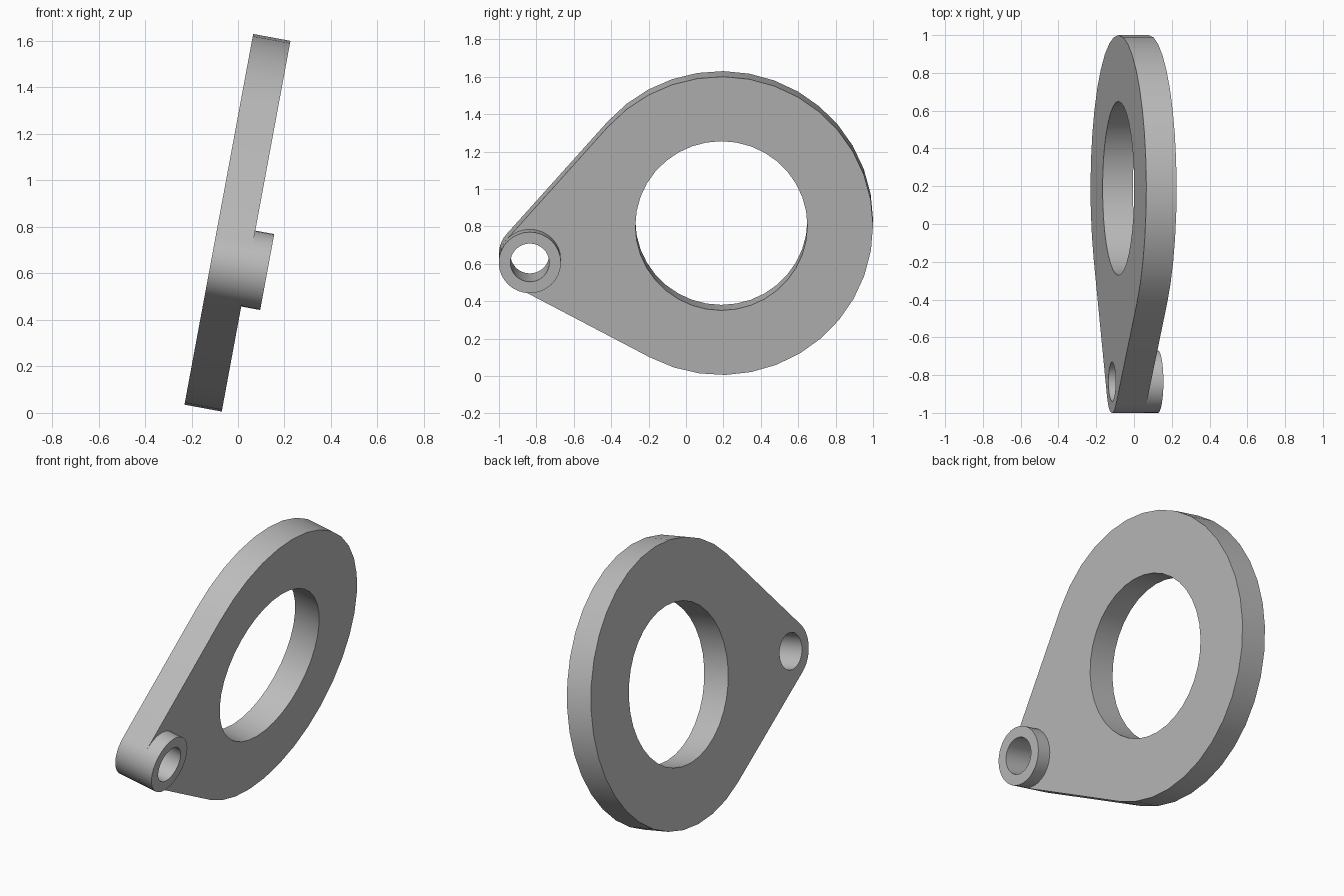
import bpy, bmesh
from math import sin, cos, tau, radians, atan2, acos, hypot
from mathutils import Matrix, Vector

cube = bpy.data.objects.get("Cube")
if cube:
    bpy.data.objects.remove(cube, do_unlink=True)

# Main dimensions in the plane of the plate, measured from the ring centre
RING_R, BORE_R = 0.811, 0.46
BOSS_R, PIN_R = 0.166, 0.104
BOSS = (-1.024, -0.185)
PLATE_T, BOSS_T = 0.163, 0.246

grey = bpy.data.materials.new("grey metal")
grey.use_nodes = True
colour = (0.5, 0.5, 0.5, 1)
grey.diffuse_color = colour
grey.node_tree.nodes["Principled BSDF"].inputs["Base Color"].default_value = colour

# Tilted frame: local x runs to the back, local y up the plate, local z through it
tilt = radians(10.5)
right = Vector((0, 1, 0))
up = Vector((sin(tilt), 0, cos(tilt)))
frame = Matrix((right, up, right.cross(up))).transposed().to_4x4()
frame.translation = (-0.0825, 0.189, 0.8325)


def arc(centre, radius, start, end, steps):
    angles = [start + (end - start) * i / steps for i in range(steps + 1)]
    return [(centre[0] + radius * cos(a), centre[1] + radius * sin(a)) for a in angles]


def circle(centre, radius, steps):
    return arc(centre, radius, 0, tau, steps)[:-1]


def slab(name, loops, bottom, top, open_bottom=False):
    """Fill an outline with holes and extrude it along local z."""
    bm = bmesh.new()
    edges = []
    for loop in loops:
        verts = [bm.verts.new((x, y, bottom)) for x, y in loop]
        edges += [bm.edges.new((v, verts[i - 1])) for i, v in enumerate(verts)]
    bmesh.ops.triangle_fill(bm, edges=edges, use_beauty=True)
    base = bm.faces[:]
    made = bmesh.ops.extrude_face_region(bm, geom=base, use_keep_orig=True)
    moved = [g for g in made["geom"] if isinstance(g, bmesh.types.BMVert)]
    bmesh.ops.translate(bm, verts=moved, vec=(0, 0, top - bottom))
    bmesh.ops.recalc_face_normals(bm, faces=bm.faces[:])
    if open_bottom:
        caps = [f for f in bm.faces if all(v.co.z < bottom + 0.001 for v in f.verts)]
        bmesh.ops.delete(bm, geom=caps, context="FACES_ONLY")
    mesh = bpy.data.meshes.new(name)
    bm.to_mesh(mesh)
    bm.free()
    mesh.materials.append(grey)
    obj = bpy.data.objects.new(name, mesh)
    bpy.context.collection.objects.link(obj)
    obj.matrix_world = frame
    bpy.ops.object.select_all(action="DESELECT")
    obj.select_set(True)
    bpy.context.view_layer.objects.active = obj
    bpy.ops.object.shade_smooth_by_angle(angle=radians(30))
    return obj


# Teardrop plate: two arcs joined by their outer tangents
heading = atan2(BOSS[1], BOSS[0]) % tau
spread = acos((RING_R - BOSS_R) / hypot(*BOSS))
outline = arc((0, 0), RING_R, heading + spread - tau, heading - spread, 26)
outline += arc(BOSS, BOSS_R, heading - spread, heading + spread, 12)
bore = circle((0, 0), BORE_R, 36)
pin_hole = circle(BOSS, PIN_R, 32)
slab("teardrop_plate", [outline, bore, pin_hole], 0, PLATE_T)

# Raised collar around the small hole
slab("pin_boss", [circle(BOSS, BOSS_R, 32), pin_hole], PLATE_T, BOSS_T, open_bottom=True)
